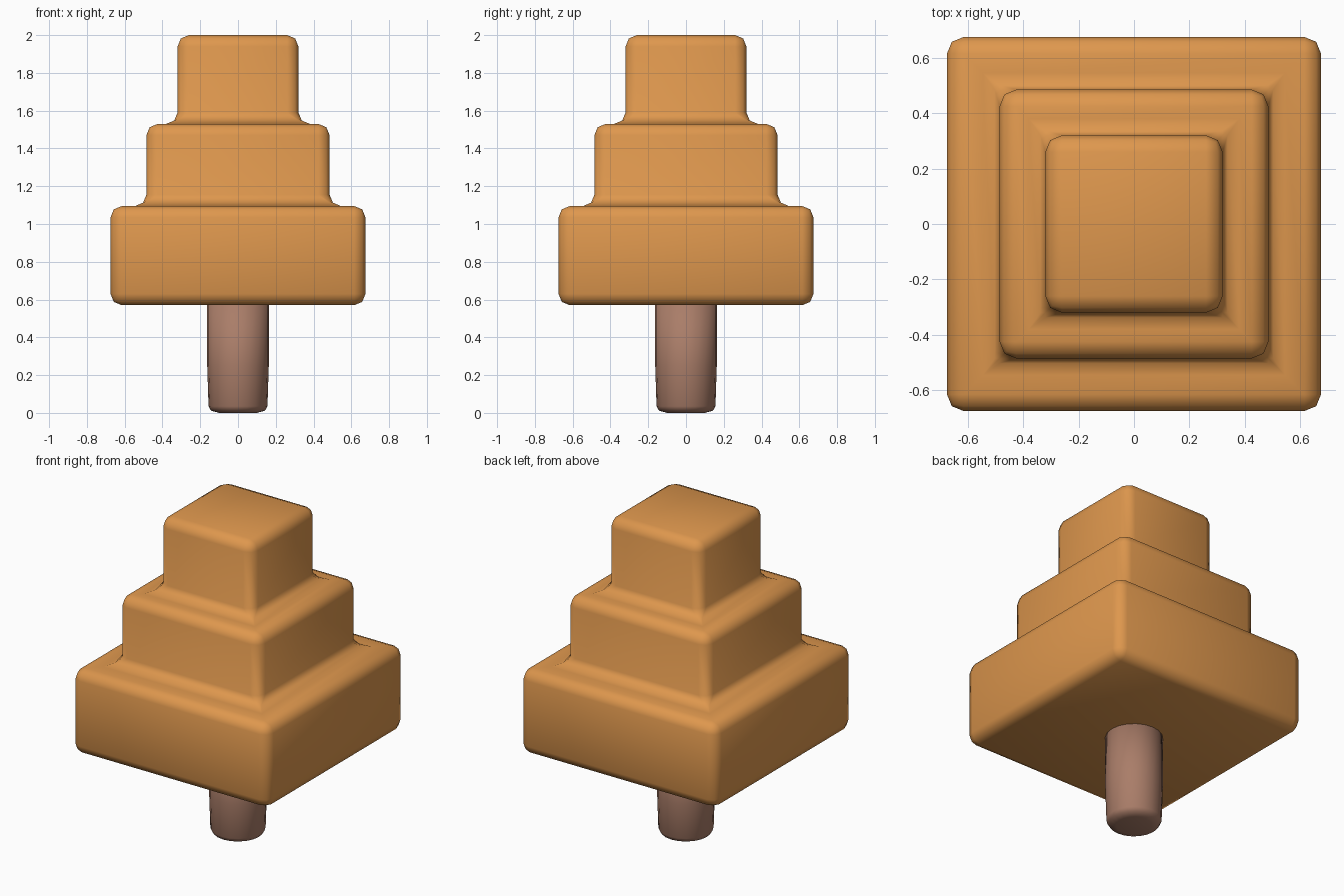
import bpy, bmesh, math

if "Cube" in bpy.data.objects:
    bpy.data.objects.remove(bpy.data.objects["Cube"])


def material(name, rgb):
    m = bpy.data.materials.new(name)
    m.diffuse_color = (*rgb, 1)
    m.use_nodes = True
    m.node_tree.nodes["Principled BSDF"].inputs["Base Color"].default_value = m.diffuse_color
    return m


def lathe(name, profile, sides, offset, mat):
    """Stack rings of (radius, z), cap both ends, shade smooth."""
    bm = bmesh.new()
    rings = []
    for r, z in profile:
        rings.append([bm.verts.new((r * math.cos(offset + math.tau * i / sides),
                                    r * math.sin(offset + math.tau * i / sides), z))
                      for i in range(sides)])
    for a, b in zip(rings, rings[1:]):
        for i in range(sides):
            j = (i + 1) % sides
            bm.faces.new((a[i], a[j], b[j], b[i]))
    bm.faces.new(rings[0][::-1])
    bm.faces.new(rings[-1])
    for f in bm.faces:
        f.smooth = True
    me = bpy.data.meshes.new(name)
    bm.to_mesh(me)
    bm.free()
    me.materials.append(mat)
    ob = bpy.data.objects.new(name, me)
    bpy.context.collection.objects.link(ob)
    return ob


orange = material("autumn orange", (0.73, 0.31, 0.075))
brown = material("bark brown", (0.40, 0.205, 0.14))

# Three-tier square foliage: half widths stepped upwards, all edges rounded
steps = [(0.675, 0.57), (0.675, 1.095), (0.485, 1.095),
         (0.485, 1.53), (0.32, 1.53), (0.32, 2.0)]
foliage = lathe("foliage", [(h * math.sqrt(2), z) for h, z in steps],
                4, math.pi / 4, orange)
bev = foliage.modifiers.new("rounded edges", "BEVEL")
bev.width = 0.06
bev.segments = 2
bev.limit_method = "ANGLE"
bev.angle_limit = math.radians(30)

# Round trunk, slightly narrower and softened at the foot
lathe("trunk", [(0.10, 0.0), (0.143, 0.012), (0.156, 0.035), (0.163, 0.25), (0.163, 0.62)],
      20, 0, brown)
